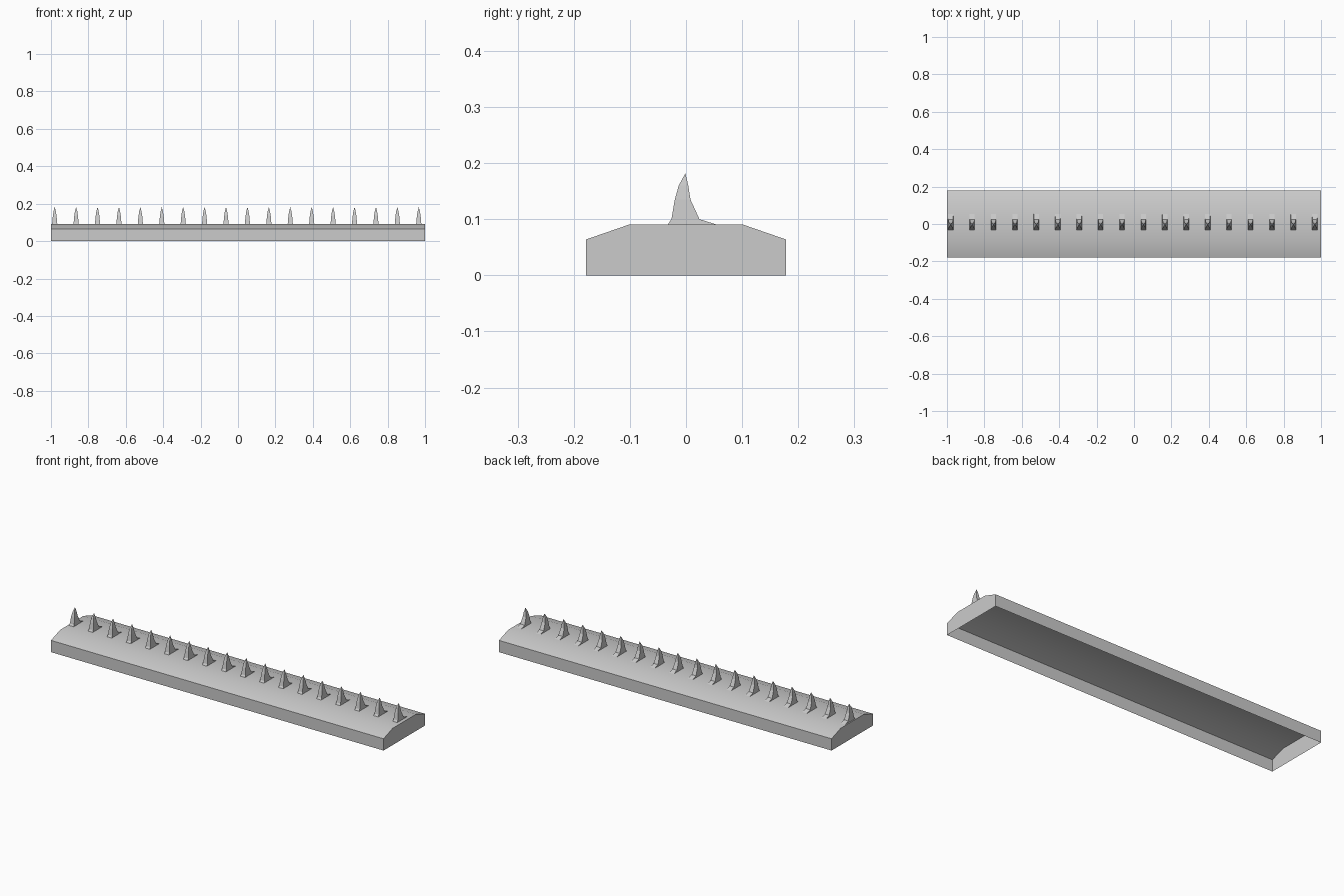
import bpy, bmesh, math

if "Cube" in bpy.data.objects:
    bpy.data.objects.remove(bpy.data.objects["Cube"])

def make_object(name, bm):
    bmesh.ops.recalc_face_normals(bm, faces=bm.faces[:])
    mesh = bpy.data.meshes.new(name)
    bm.to_mesh(mesh)
    bm.free()
    obj = bpy.data.objects.new(name, mesh)
    bpy.context.collection.objects.link(obj)
    return obj

# Base strip: thin shell with bevelled top, capped ends, open underneath
profile = [(-0.178, 0), (-0.178, 0.064), (-0.1, 0.091),
           (0.1, 0.091), (0.178, 0.064), (0.178, 0)]
bm = bmesh.new()
left, right = [[bm.verts.new((x, y, z)) for y, z in profile] for x in (-1, 1)]
for i in range(len(profile) - 1):
    bm.faces.new((left[i], left[i + 1], right[i + 1], right[i]))
bm.faces.new(left)
bm.faces.new(right)
base = make_object("base_strip", bm)
# the open shell must face outwards
bpy.context.view_layer.objects.active = base
base.select_set(True)
bpy.ops.object.shade_smooth_by_angle(angle=math.radians(30))
base.select_set(False)

# Spike: four-sided loft, rings of (height, front y, back y, half width)
rings = [(0.091, -0.032, 0.053, 0.014), (0.100, -0.026, 0.024, 0.013),
         (0.135, -0.020, 0.008, 0.010), (0.160, -0.013, 0.004, 0.006)]
bm = bmesh.new()
loops = [[bm.verts.new(p) for p in ((-w, f, z), (w, f, z), (w, b, z), (-w, b, z))]
         for z, f, b, w in rings]
for low, high in zip(loops, loops[1:]):
    for i in range(4):
        j = (i + 1) % 4
        bm.faces.new((low[i], low[j], high[j], high[i]))
tip = bm.verts.new((0, -0.001, 0.182))
for i in range(4):
    bm.faces.new((loops[-1][i], loops[-1][(i + 1) % 4], tip))
spikes = make_object("spike_row", bm)
spikes.location.x = -0.98

# Row of eighteen spikes
array = spikes.modifiers.new("row", 'ARRAY')
array.count = 18
array.use_relative_offset = False
array.use_constant_offset = True
array.constant_offset_displace = (0.1145, 0, 0)
